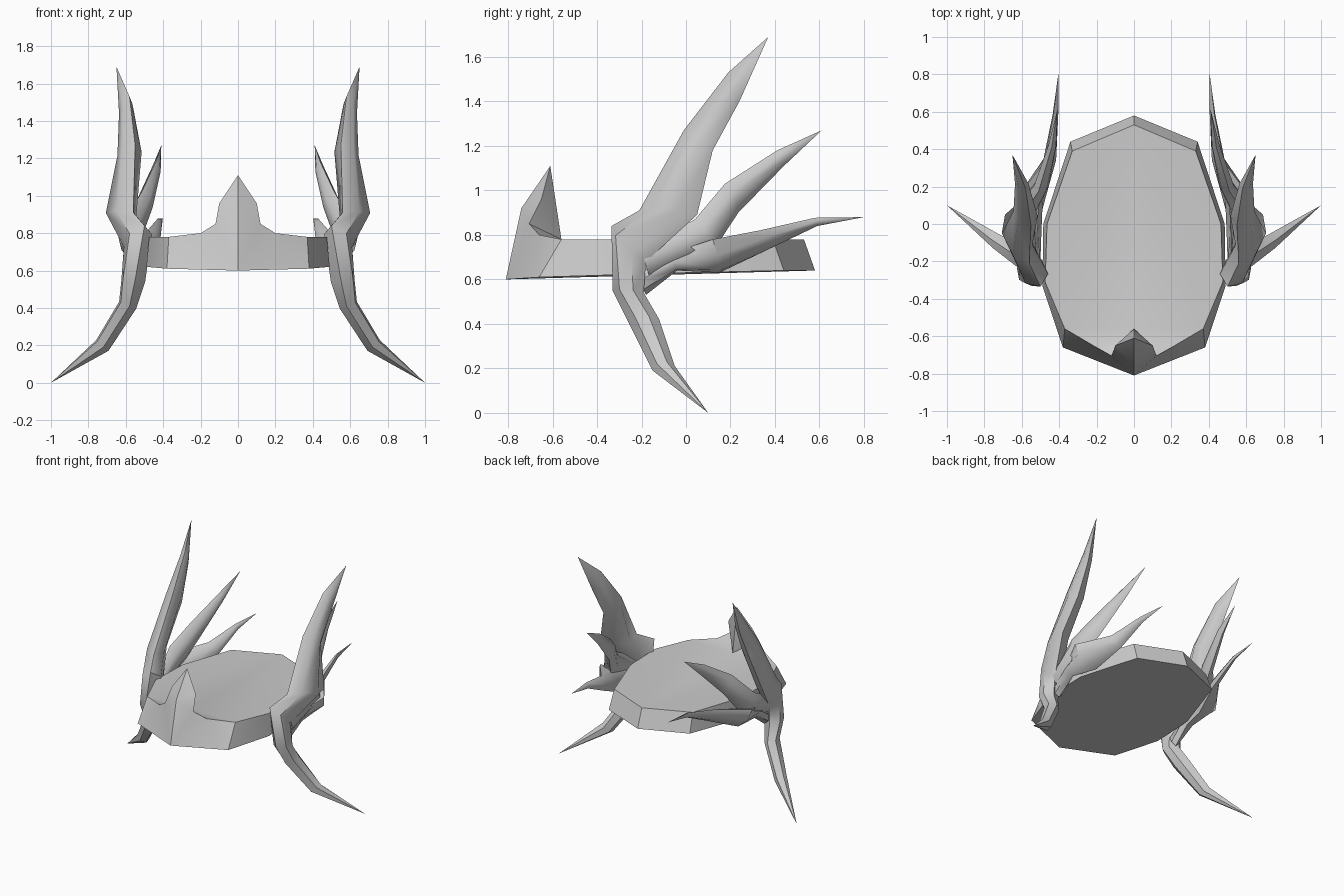
import bpy, bmesh, math
from mathutils import Vector as V

cube = bpy.data.objects.get("Cube")
if cube:
    bpy.data.objects.remove(cube)

grey = bpy.data.materials.new("plain grey")
grey.use_nodes = True
colour = (0.6, 0.6, 0.6, 1)
grey.diffuse_color = colour
grey.node_tree.nodes["Principled BSDF"].inputs["Base Color"].default_value = colour


def finish(name, verts, faces, angle, mirror=False):
    """Make an object with outward normals and edge-aware smooth shading."""
    mesh = bpy.data.meshes.new(name)
    mesh.from_pydata(verts, [], faces)
    bm = bmesh.new()
    bm.from_mesh(mesh)
    if mirror:
        geom = bm.verts[:] + bm.edges[:] + bm.faces[:]
        bmesh.ops.mirror(bm, geom=geom, axis='X', merge_dist=0.001)
    bmesh.ops.recalc_face_normals(bm, faces=bm.faces)
    bm.to_mesh(mesh)
    bm.free()
    mesh.materials.append(grey)
    obj = bpy.data.objects.new(name, mesh)
    bpy.context.collection.objects.link(obj)
    bpy.ops.object.select_all(action='DESELECT')
    obj.select_set(True)
    bpy.context.view_layer.objects.active = obj
    bpy.ops.object.shade_smooth_by_angle(angle=math.radians(angle))


def horn(name, sections, side):
    """Loft a six-sided blade through sections (front edge, back edge, half thickness)."""
    sections = [(V(a), V(b), t) for a, b, t in sections]
    mids = [(a + b) / 2 for a, b, t in sections]
    rings, verts, faces = [], [], []
    for i, (a, b, t) in enumerate(sections):
        if a == b:
            pts = [a]
        else:
            along = mids[min(i + 1, len(mids) - 1)] - mids[max(i - 1, 0)]
            n = (b - a).cross(along).normalized() * t
            p, q = a.lerp(b, 0.28), a.lerp(b, 0.72)
            pts = [a, p + n, q + n, b, q - n, p - n]
        rings.append(list(range(len(verts), len(verts) + len(pts))))
        verts += [(v.x * side, v.y, v.z) for v in pts]
    for r, s in zip(rings, rings[1:]):
        for k in range(6):
            m = (k + 1) % 6
            if len(r) == 1:
                faces.append((r[0], s[k], s[m]))
            elif len(s) == 1:
                faces.append((r[k], r[m], s[0]))
            else:
                faces.append((r[k], r[m], s[m], s[k]))
    faces += [r for r in (rings[0], rings[-1]) if len(r) == 6]
    finish(name, verts, faces, 50)


# Headband: half outline of the solid disc, with a pointed crest at the front
bottom = [(0, -.81, .6), (.38, -.66, .61), (.49, -.33, .62),
          (.485, 0, .63), (.34, .44, .64), (0, .58, .64)]
top = [(0, -.56, .78), (.37, -.56, .78), (.475, -.31, .78),
       (.465, 0, .78), (.33, .39, .78), (0, .53, .78)]
crest = [(0, -.74, .92), (.2, -.66, .8), (.12, -.705, .85), (.1, -.65, .96), (0, -.61, 1.11)]
b, t, c = range(6), range(6, 12), range(12, 17)
faces = [(b[i], b[i + 1], t[i + 1], t[i]) for i in range(1, 5)]
faces += [tuple(b), tuple(t)]
faces += [(b[0], b[1], c[1]), (b[0], c[1], c[2]), (b[0], c[2], c[0]), (b[1], t[1], c[1]),
          (c[0], c[2], c[3]), (c[0], c[3], c[4]),
          (t[0], c[2], c[3]), (t[0], c[3], c[4]), (t[0], t[1], c[1]), (t[0], c[1], c[2])]
finish("headband", bottom + top + crest, faces, 30, mirror=True)

# Horns: one long S-shaped main horn and two swept-back branches per side
main_tip, low_tip = (.65, .37, 1.69), (1, .1, 0)
main = [(low_tip, low_tip, 0),
        ((.72, -.15, .19), (.73, -.05, .21), .04),
        ((.58, -.26, .41), (.6, -.12, .42), .045),
        ((.55, -.33, .55), (.57, -.19, .54), .06),
        ((.5, -.335, .84), (.57, -.18, .68), .065),
        ((.56, -.21, .91), (.69, .05, .89), .06),
        ((.55, -.01, 1.27), (.61, .12, 1.18), .055),
        ((.58, .19, 1.53), (.62, .24, 1.4), .03),
        (main_tip, main_tip, 0)]
upper_tip = (.41, .61, 1.27)
upper = [((.55, -.2, .74), (.55, -.16, .6), .03),
         ((.6, .04, .87), (.54, .13, .74), .05),
         ((.51, .175, 1.03), (.48, .235, .9), .035),
         ((.44, .41, 1.18), (.43, .44, 1.11), .02),
         (upper_tip, upper_tip, 0)]
lower_tip = (.405, .8, .88)
lower = [((.53, -.22, .62), (.53, -.18, .53), .03),
         ((.56, -.06, .72), (.52, -.04, .64), .04),
         ((.64, .12, .78), (.47, .15, .63), .045),
         ((.48, .33, .82), (.42, .36, .73), .025),
         ((.43, .58, .877), (.41, .59, .84), .012),
         (lower_tip, lower_tip, 0)]
for word, side in (("left", 1), ("right", -1)):
    horn(word + "_main_horn", main, side)
    horn(word + "_upper_branch", upper, side)
    horn(word + "_lower_branch", lower, side)
